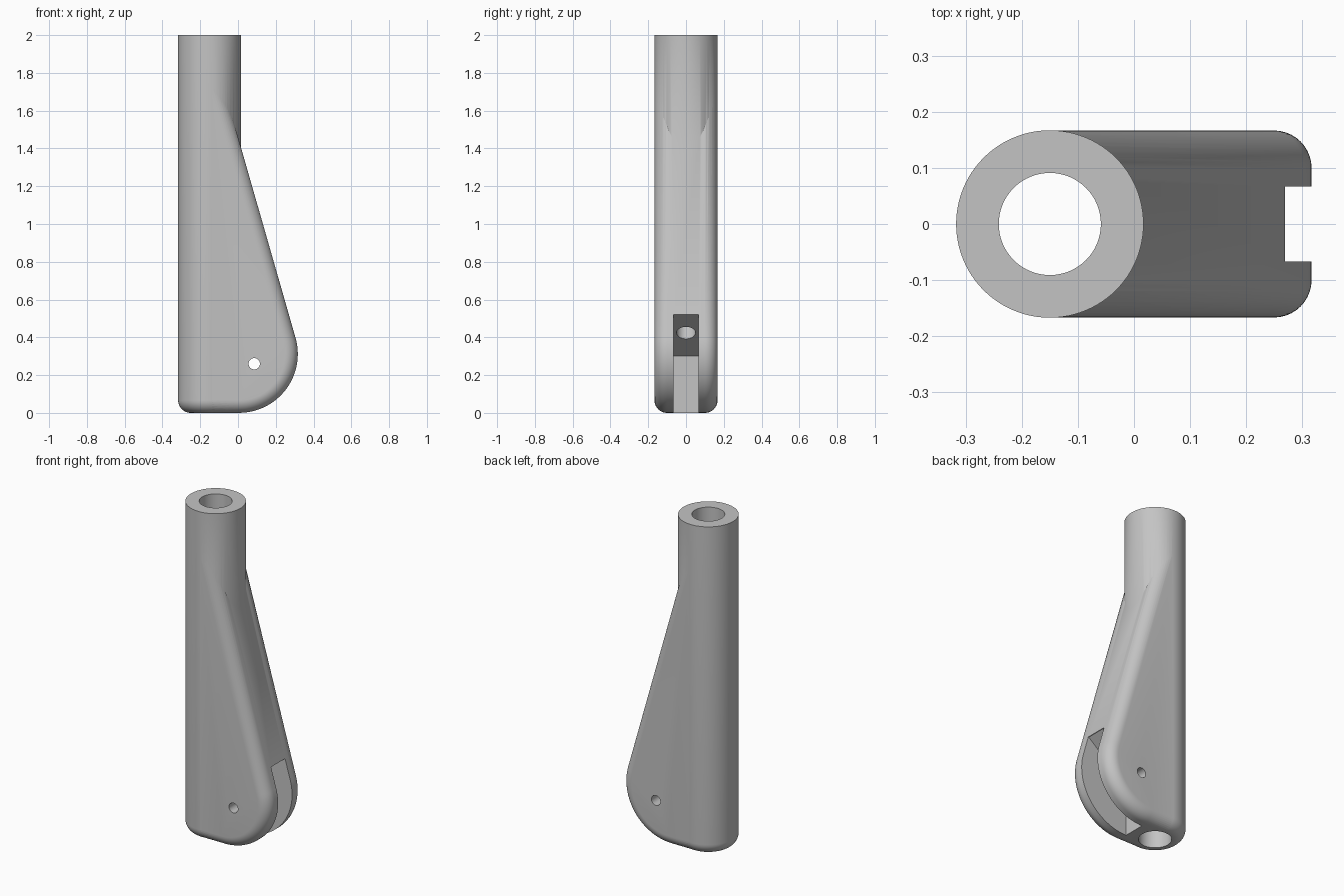
import bpy, bmesh
from math import sin, cos, pi, radians
from mathutils import Vector

cube = bpy.data.objects.get("Cube")
if cube:
    bpy.data.objects.remove(cube)

grey = bpy.data.materials.new("satin grey")
grey.use_nodes = True
colour = (0.55, 0.55, 0.55, 1)
grey.diffuse_color = colour
grey.node_tree.nodes["Principled BSDF"].inputs["Base Color"].default_value = colour

AXIS_X = -0.15    # tube axis
TUBE_R = 0.167
FILLET = 0.067
END = Vector((0.005, 0.312))   # centre of the rounded end (x, z)
END_R = 0.312
TAPER = radians(16)


def loft(name, rings):
    """Skin matching closed rings and cap both ends."""
    bm = bmesh.new()
    loops = [[bm.verts.new(p) for p in ring] for ring in rings]
    n = len(loops[0])
    for a, b in zip(loops, loops[1:]):
        for i in range(n):
            j = (i + 1) % n
            bm.faces.new((a[i], a[j], b[j], b[i]))
    bm.faces.new(loops[0])
    bm.faces.new(loops[-1])
    bmesh.ops.recalc_face_normals(bm, faces=bm.faces)
    mesh = bpy.data.meshes.new(name)
    bm.to_mesh(mesh)
    bm.free()
    obj = bpy.data.objects.new(name, mesh)
    obj.data.materials.append(grey)
    bpy.context.collection.objects.link(obj)
    return obj


def rod(name, start, end, radius, sides=48):
    """Plain cylinder between two points."""
    start, end = Vector(start), Vector(end)
    turn = (end - start).to_track_quat('Z', 'Y')
    circle = [turn @ Vector((radius * cos(2 * pi * i / sides),
                             radius * sin(2 * pi * i / sides), 0)) for i in range(sides)]
    return loft(name, [[c + p for p in circle] for c in (start, end)])


def combine(target, tool, operation):
    mod = target.modifiers.new(operation, 'BOOLEAN')
    mod.operation = operation
    mod.solver = 'EXACT'
    mod.object = tool
    bpy.context.view_layer.objects.active = target
    bpy.ops.object.modifier_apply(modifier=mod.name)
    bpy.data.objects.remove(tool)


def plate_ring(y, inset):
    """Tapered outline with a round end, drawn in by the inset."""
    r = END_R - inset
    steps = 36
    pts = [(AXIS_X, END.y - r)]
    for i in range(steps + 1):
        a = -pi / 2 + (pi / 2 + TAPER) * i / steps
        pts.append((END.x + r * cos(a), END.y + r * sin(a)))
    top = END.y + (r - cos(TAPER) * (AXIS_X - END.x)) / sin(TAPER)
    pts.append((AXIS_X, top))
    return [(x, y, z) for x, z in pts]


# Tube with a rounded lower edge
STEPS = 10
turns = [pi / 2 * i / STEPS for i in range(STEPS + 1)]
profile = [(TUBE_R - FILLET * (1 - sin(t)), FILLET * (1 - cos(t))) for t in turns]
profile.append((TUBE_R, 2))
SIDES = 96
body = loft("handle_body", [[(AXIS_X + r * cos(2 * pi * i / SIDES),
                              r * sin(2 * pi * i / SIDES), z) for i in range(SIDES)]
                            for r, z in profile])

# Tapered plate with rounded edges
half = TUBE_R - 0.0004
edge = [(half - FILLET * (1 - sin(t)), FILLET * (1 - cos(t)) + 0.0004) for t in turns]
rings = [plate_ring(-y, d) for y, d in reversed(edge)]
rings += [plate_ring(y, d) for y, d in edge]
combine(body, loft("tapered_plate", rings), 'UNION')

# Bore along the tube
combine(body, rod("bore", (AXIS_X, 0, -0.1), (AXIS_X, 0, 2.1), 0.091, 64), 'DIFFERENCE')

# Wheel slot: upright floor and a sloping roof
slot = [(0, -0.1), (0.5, -0.1), (0.5, 0.52), (0.266, 0.52), (0, 0.3)]
combine(body, loft("wheel_slot", [[(x, y, z) for x, z in slot] for y in (-0.067, 0.067)]),
        'DIFFERENCE')

# Cord hole drilled square to the slot roof, into the bore
mouth = Vector((0.15, 0, 0.424))
drill = Vector((-0.22, 0, 0.266)).normalized()
combine(body, rod("cord_hole", mouth - drill * 0.06, mouth + drill * 0.37, 0.05), 'DIFFERENCE')

# Axle hole across the plate
combine(body, rod("axle_hole", (0.086, -0.3, 0.26), (0.086, 0.3, 0.26), 0.03, 32), 'DIFFERENCE')

bpy.ops.object.select_all(action='DESELECT')
body.select_set(True)
bpy.context.view_layer.objects.active = body
bpy.ops.object.shade_smooth_by_angle(angle=radians(30))
